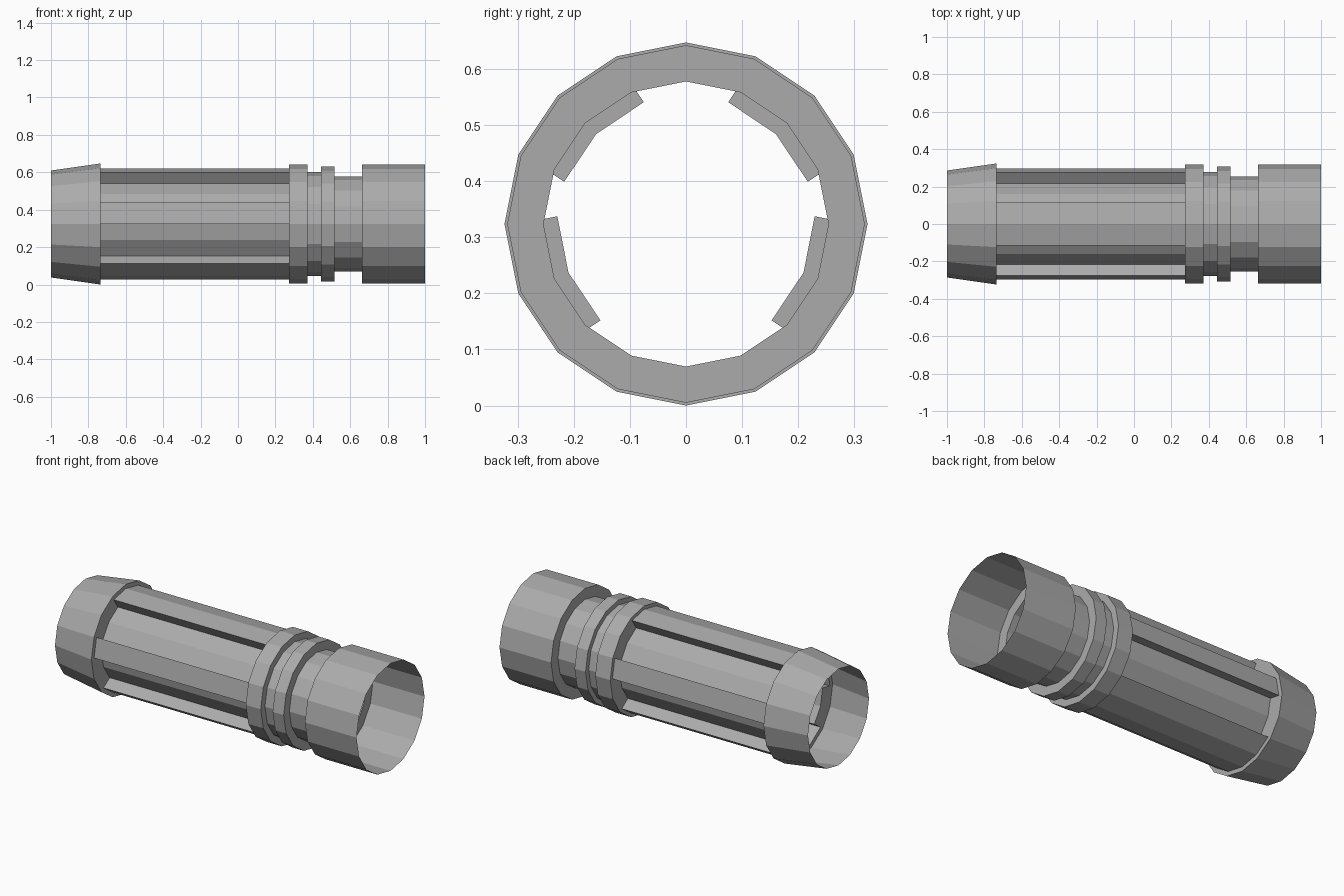
import bpy
from math import cos, sin, pi

if "Cube" in bpy.data.objects:
    bpy.data.objects.remove(bpy.data.objects["Cube"])

SIDES = 16
CENTRE_Z = 0.3235
STEP = 2 * pi / SIDES
BODY_R = 0.298
DEPTH = 0.07
X0, X1 = -0.735, 0.274
SLOT_STARTS = (1, 5, 8, 14)     # first corner of each two-facet groove

# Dark grey finish
grey = bpy.data.materials.new("dark_grey")
grey.diffuse_color = (0.41, 0.41, 0.41, 1.0)
grey.use_nodes = True
grey.node_tree.nodes["Principled BSDF"].inputs["Base Color"].default_value = grey.diffuse_color


def polar(r, i):
    return (r * cos(i * STEP), r * sin(i * STEP))


def circle(r):
    return [polar(r, i) for i in range(SIDES)]


def place(x, section):
    return [(x, y, z + CENTRE_Z) for y, z in section]


def make_object(name, verts, faces):
    mesh = bpy.data.meshes.new(name)
    mesh.from_pydata(verts, [], faces)
    mesh.materials.append(grey)
    mesh.update()
    obj = bpy.data.objects.new(name, mesh)
    bpy.context.collection.objects.link(obj)
    return obj


def skin(name, sections, caps=()):
    """Join consecutive closed sections (x, points) with quads, plus loose caps."""
    verts, faces = [], []
    n = len(sections[0][1])
    for x, points in sections:
        verts += place(x, points)
    for s in range(len(sections) - 1):
        a, b = s * n, (s + 1) * n
        for i in range(n):
            j = (i + 1) % n
            faces.append((a + i, a + j, b + j, b + i))
    for x, quad in caps:
        k = len(verts)
        verts += place(x, quad)
        faces.append((k, k + 1, k + 2, k + 3))
    return make_object(name, verts, faces)


def sunk(corner, facet):
    """Move a body corner inward, square to the given facet."""
    y, z = polar(BODY_R, corner)
    ny, nz = polar(DEPTH, facet)
    return (y - ny, z - nz)


# Flared end with the shoulder that steps down to the body
skin("flared_end", [(-1.0, circle(0.286)), (X0, circle(0.3235)), (X0, circle(BODY_R))])

# Main body with four recessed grooves, closed at both groove ends
section, caps = [], []
i = 0
while i < SIDES:
    if i in SLOT_STARTS:
        o = [polar(BODY_R, i + k) for k in range(3)]
        f = [sunk(i, i + 0.5),
             polar(BODY_R - DEPTH / cos(STEP / 2), i + 1),
             sunk(i + 2, i + 1.5)]
        section += [o[0]] + f
        for k in range(2):
            quad = [o[k], o[k + 1], f[k + 1], f[k]]
            caps += [(X0, quad), (X1, quad[::-1])]
        i += 2
    else:
        section.append(polar(BODY_R, i))
        i += 1
skin("grooved_body", [(X0, section), (X1, section)], caps)

# Stepped rings, neck and open end sleeve
profile = [(X1, BODY_R), (X1, 0.3185), (0.372, 0.3185), (0.372, 0.279),
           (0.443, 0.279), (0.443, 0.308), (0.515, 0.308), (0.515, 0.254),
           (0.662, 0.254), (0.662, 0.3185), (1.0, 0.3185)]
skin("ringed_sleeve", [(x, circle(r)) for x, r in profile])
